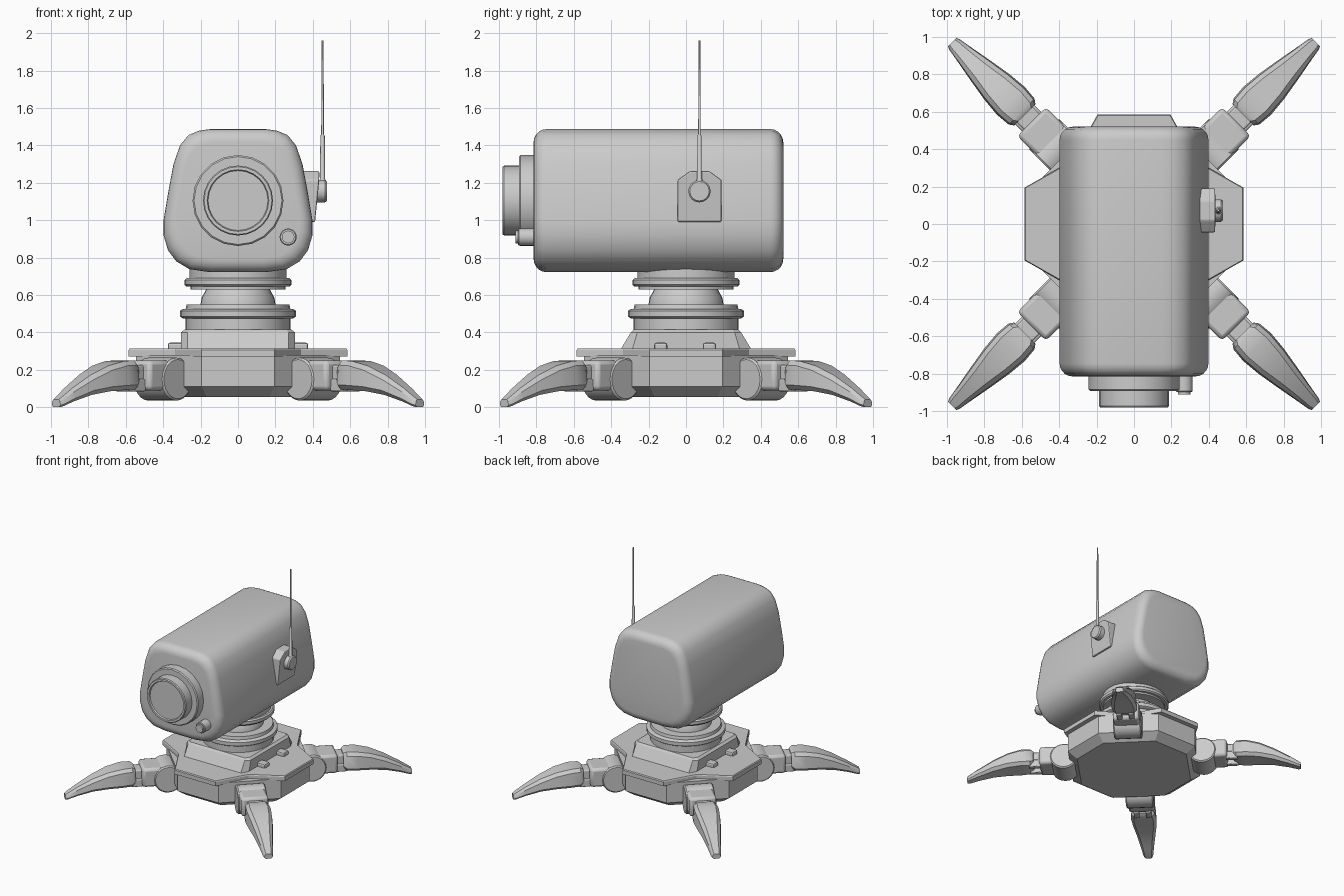
import bpy, bmesh, math
from mathutils import Matrix, Vector

if "Cube" in bpy.data.objects:
    bpy.data.objects.remove(bpy.data.objects["Cube"])

grey = bpy.data.materials.new("light_grey")
grey.use_nodes = True
COLOUR = (0.6, 0.6, 0.6, 1)
grey.diffuse_color = COLOUR
grey.node_tree.nodes["Principled BSDF"].inputs["Base Color"].default_value = COLOUR


def finish(name, bm, matrix=None, bevel=0, smooth=True):
    bmesh.ops.remove_doubles(bm, verts=bm.verts, dist=1e-5)
    bmesh.ops.recalc_face_normals(bm, faces=bm.faces)
    if matrix:
        bm.transform(matrix)
    mesh = bpy.data.meshes.new(name)
    bm.to_mesh(mesh)
    bm.free()
    mesh.materials.append(grey)
    obj = bpy.data.objects.new(name, mesh)
    bpy.context.collection.objects.link(obj)
    if bevel:
        mod = obj.modifiers.new("bevel", "BEVEL")
        mod.width, mod.segments, mod.limit_method = bevel, 2, "ANGLE"
    if smooth:
        bpy.ops.object.select_all(action="DESELECT")
        obj.select_set(True)
        bpy.context.view_layer.objects.active = obj
        bpy.ops.object.shade_smooth_by_angle(angle=math.radians(35))
    return obj


def loft(name, rings, **kw):
    """Skin a list of equal-length point rings and cap both ends."""
    bm = bmesh.new()
    loops = [[bm.verts.new(p) for p in ring] for ring in rings]
    n = len(loops[0])
    for a, b in zip(loops, loops[1:]):
        for i in range(n):
            j = (i + 1) % n
            bm.faces.new((a[i], a[j], b[j], b[i]))
    bm.faces.new(loops[0])
    bm.faces.new(loops[-1])
    return finish(name, bm, **kw)


def box(name, lo, hi, **kw):
    def ring(z):
        return [(lo[0], lo[1], z), (hi[0], lo[1], z), (hi[0], hi[1], z), (lo[0], hi[1], z)]
    return loft(name, [ring(lo[2]), ring(hi[2])], **kw)


def lathe(name, profile, centre=(0, 0, 0), axis="Z", sides=32, **kw):
    """Turn (radius, height) pairs around an axis."""
    rings = [[(r * math.cos(2 * math.pi * i / sides), r * math.sin(2 * math.pi * i / sides), h)
              for i in range(sides)] for r, h in profile]
    turn = {"Z": Matrix(), "X": Matrix.Rotation(math.pi / 2, 4, "Y"),
            "-Y": Matrix.Rotation(math.pi / 2, 4, "X")}[axis]
    extra = kw.pop("matrix", Matrix())
    return loft(name, rings, matrix=extra @ Matrix.Translation(centre) @ turn, **kw)


def four_fold(points):
    return [Matrix.Rotation(k * math.pi / 2, 3, "Z") @ Vector((x, y, 0))
            for k in range(4) for x, y in points]


def at_height(points, z, scale=1):
    return [(p.x * scale, p.y * scale, z) for p in points]


# Base: hull with a chamfered underside and a notched deck plate
hull = four_fold([(0.545, -0.195), (0.545, 0.195)])
loft("base_hull", [at_height(hull, 0.055, 0.86), at_height(hull, 0.11), at_height(hull, 0.28)], smooth=False)
deck = four_fold([(0.585, -0.195), (0.585, 0.195), (0.336, 0.336)])
loft("deck_plate", [at_height(deck, 0.27), at_height(deck, 0.305), at_height(deck, 0.313, 0.99)], smooth=False)


# Pedestal with sloping front and back
def pedestal_ring(z, x, y, cx, cy):
    half = [(x, -cy), (x, cy), (cx, y), (-cx, y), (-x, cy), (-x, -cy), (-cx, -y), (cx, -y)]
    return [(a, b, z) for a, b in half]


loft("pedestal", [pedestal_ring(0.30, 0.305, 0.355, 0.27, 0.29),
                  pedestal_ring(0.40, 0.305, 0.295, 0.27, 0.26),
                  pedestal_ring(0.415, 0.285, 0.28, 0.26, 0.25)], smooth=False)
for side in (-1, 1):
    for y in (-0.135, 0.125):
        xs = sorted((side * 0.29, side * 0.375))
        box("deck_clip", (xs[0], y - 0.035, 0.30), (xs[1], y + 0.035, 0.345), bevel=0.012, smooth=False)

# Swivel neck
lathe("swivel_neck", [(0.28, 0.40), (0.28, 0.475), (0.295, 0.475), (0.31, 0.485), (0.31, 0.515),
                      (0.295, 0.525), (0.28, 0.525), (0.275, 0.55), (0.2, 0.55), (0.195, 0.585),
                      (0.17, 0.63), (0.255, 0.63), (0.255, 0.645), (0.275, 0.645), (0.286, 0.655),
                      (0.286, 0.68), (0.275, 0.69), (0.26, 0.69), (0.26, 0.75)])

# Camera housing: rounded tapered section with rolled ends
half = [(0.15, 1.487), (0.21, 1.478), (0.265, 1.455), (0.31, 1.40), (0.345, 1.30), (0.372, 1.155),
        (0.398, 1.00), (0.398, 0.92), (0.375, 0.84), (0.33, 0.78), (0.26, 0.738), (0.15, 0.722)]
section = half + [(-x, z) for x, z in reversed(half)]
MID = 1.105


def housing_ring(y, inset):
    sx, sz = 1 - inset / 0.4, 1 - inset / 0.383
    return [(x * sx, y, MID + (z - MID) * sz) for x, z in section]


R = 0.07
rolled = [(R * (1 - math.sin(a)), R * (1 - math.cos(a)))
          for a in (math.radians(18 * k) for k in range(6))]
rings = [housing_ring(-0.815 + dy, inset) for inset, dy in rolled]
rings += [housing_ring(0.52 - dy, inset) for inset, dy in reversed(rolled)]
loft("camera_housing", rings)

# Lens and indicator knob
lathe("lens_collar", [(0.243, 0.78), (0.243, 0.885), (0.235, 0.893), (0.18, 0.893)],
      (0, 0, MID), "-Y", 20)
lathe("lens_barrel", [(0.187, 0.88), (0.187, 0.972), (0.181, 0.98), (0.165, 0.98), (0.16, 0.968)],
      (0, 0, MID), "-Y", 24)
lathe("indicator_knob", [(0.046, 0.78), (0.046, 0.892), (0.041, 0.898), (0.034, 0.898), (0.034, 0.912)],
      (0.268, 0, 0.91), "-Y", 16)

# Antenna bracket, pivot and rod
outline = [(-0.045, 0.99), (0.19, 0.99), (0.19, 1.215), (0.125, 1.262), (0.02, 1.262), (-0.045, 1.215)]
loft("antenna_bracket", [[(0.33, y, z) for y, z in outline],
                         [(0.435 if z > 1 else 0.412, y, z) for y, z in outline]],
     bevel=0.008, smooth=False)
lathe("antenna_pivot", [(0.06, 0.42), (0.06, 0.465), (0.052, 0.475)], (0, 0.072, 1.155), "X", 16)
lathe("antenna_rod", [(0.02, 1.10), (0.02, 1.21), (0.013, 1.22), (0.012, 1.45),
                      (0.007, 1.46), (0.006, 1.96)], (0.452, 0.072, 0), sides=10)


# Legs: local x runs outwards, y sideways
def claw_ring(r, top, bottom, w):
    c = min(0.025, (top - bottom) * 0.25)
    return [(r, -w, bottom + c), (r, -w + c, bottom), (r, w - c, bottom), (r, w, bottom + c),
            (r, w * 0.92, top - c), (r, w * 0.92 - c, top), (r, c - w * 0.92, top), (r, -w * 0.92, top - c)]


claw = [(0.825, 0.235, 0.11, 0.08), (0.85, 0.25, 0.095, 0.098), (0.93, 0.247, 0.092, 0.105),
        (1.04, 0.222, 0.085, 0.095), (1.16, 0.172, 0.065, 0.075), (1.28, 0.104, 0.03, 0.053),
        (1.355, 0.055, 0.003, 0.04), (1.375, 0.042, 0.001, 0.032)]
for k, corner in enumerate(("back_left", "back_right", "front_right", "front_left")):
    m = Matrix.Rotation(math.pi / 4 + k * math.pi / 2, 4, "Z")
    drum = Matrix.Translation((0.57, 0, 0.15)) @ Matrix.Rotation(math.pi / 2, 4, "X")
    lathe(corner + "_hip", [(0.105, -0.115), (0.115, -0.105), (0.115, 0.105), (0.105, 0.115)],
          sides=24, matrix=m @ drum)
    box(corner + "_thigh", (0.57, -0.108, 0.09), (0.775, 0.108, 0.25), matrix=m, bevel=0.022)
    box(corner + "_knee_link", (0.75, -0.06, 0.125), (0.86, 0.06, 0.225), matrix=m, bevel=0.01)
    for y in (-0.05, 0.05):
        box(corner + "_knee_knuckle", (0.765, y - 0.022, 0.085), (0.86, y + 0.022, 0.15), matrix=m, bevel=0.008)
    loft(corner + "_claw", [claw_ring(*c) for c in claw], matrix=m)
